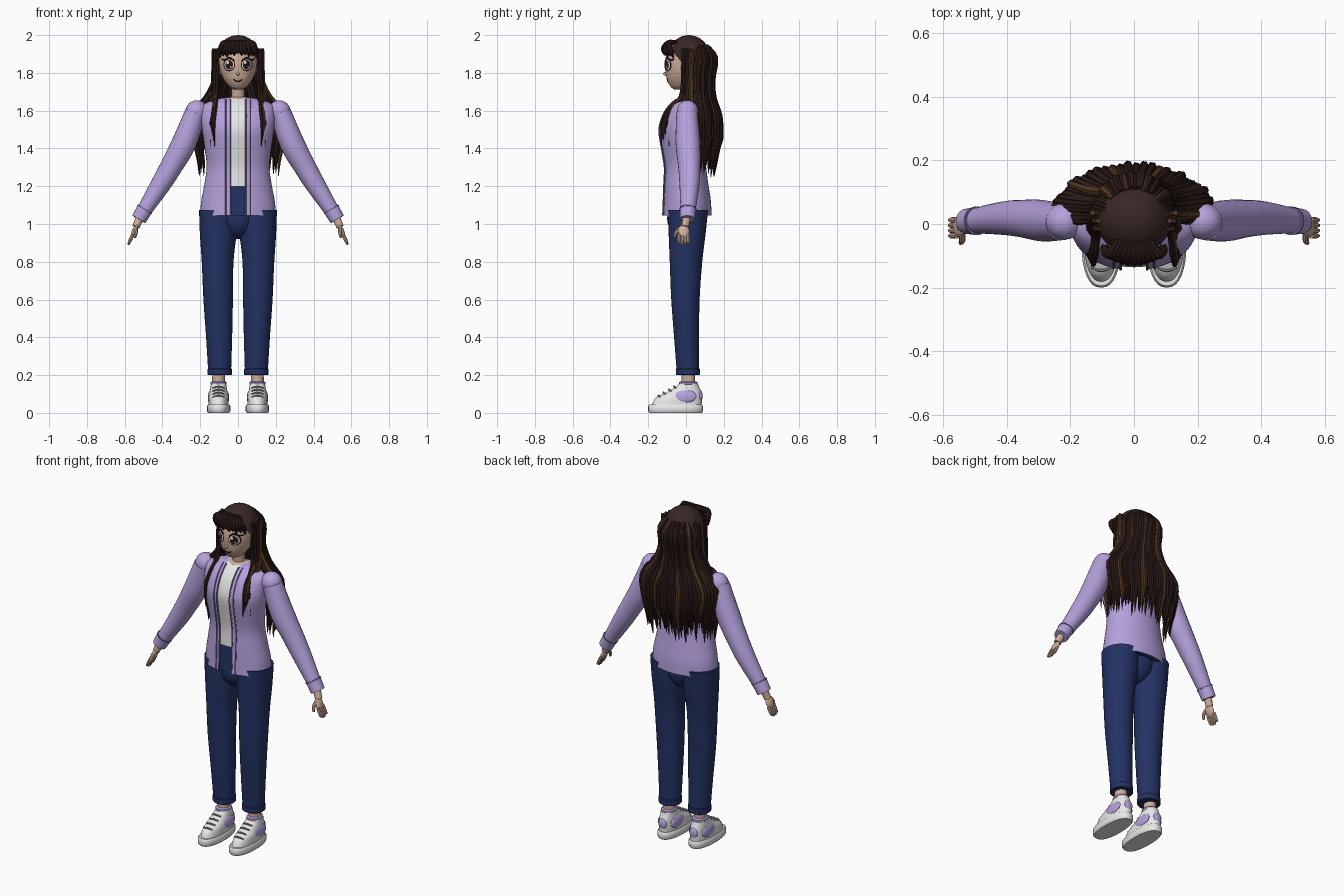
import bpy, bmesh, math, random
from mathutils import Vector, Matrix
from mathutils.bvhtree import BVHTree

random.seed(4)
old = bpy.data.objects.get("Cube")
if old:
    bpy.data.objects.remove(old)


def material(name, *rgb):
    mat = bpy.data.materials.new(name)
    mat.use_nodes = True
    mat.diffuse_color = (*rgb, 1)
    mat.node_tree.nodes["Principled BSDF"].inputs["Base Color"].default_value = (*rgb, 1)
    return mat


skin = material("skin", .62, .42, .32)
hair = material("dark_brown_hair", .024, .011, .009)
crown = material("crown_brown", .04, .02, .019)
streak = material("brown_streak", .085, .038, .016)
lilac = material("lilac_cloth", .46, .36, .72)
trim = material("dark_lilac_trim", .2, .15, .34)
white = material("white", .8, .8, .8)
navy = material("navy_denim", .017, .032, .125)
dark = material("eye_dark", .015, .008, .01)
grey = material("lace_grey", .3, .3, .32)


def finish(name, bm, *mats, rule=None):
    """Turn a bmesh into a smooth-shaded object."""
    bmesh.ops.recalc_face_normals(bm, faces=bm.faces[:])
    if rule:
        for face in bm.faces:
            face.material_index = rule(face.calc_center_median())
    mesh = bpy.data.meshes.new(name)
    bm.to_mesh(mesh)
    bm.free()
    for mat in mats:
        mesh.materials.append(mat)
    ob = bpy.data.objects.new(name, mesh)
    bpy.context.collection.objects.link(ob)
    bpy.ops.object.select_all(action='DESELECT')
    ob.select_set(True)
    bpy.context.view_layer.objects.active = ob
    bpy.ops.object.shade_smooth_by_angle(angle=math.radians(40))


def spline(points, steps=4):
    """Smooth curve through tuples of any length."""
    out = []
    for i in range(len(points) - 1):
        a, b, c, d = (points[max(0, min(j, len(points) - 1))] for j in range(i - 1, i + 3))
        for k in range(steps):
            t = k / steps
            out.append(tuple(q + t * (r - p) / 2 + t * t * (2 * p - 5 * q + 4 * r - s) / 2
                             + t ** 3 * (3 * q - p - 3 * r + s) / 2
                             for p, q, r, s in zip(a, b, c, d)))
    return out + [points[-1]]


def skin_rings(bm, rings, closed=True, start_cap=True, end_cap=True):
    for low, high in zip(rings, rings[1:]):
        for i in range(len(low) - (not closed)):
            j = (i + 1) % len(low)
            bm.faces.new((low[i], low[j], high[j], high[i]))
    if start_cap:
        bm.faces.new(rings[0])
    if end_cap:
        bm.faces.new(rings[-1])


def loft(rows, gap=0, n=32, steps=4, square=1):
    """Stack of level ellipses (z, cx, cy, rx, ry), open at the front when gap is set."""
    bm, rings = bmesh.new(), []
    bend = lambda v: math.copysign(abs(v) ** square, v)
    for z, cx, cy, rx, ry in spline(rows, steps):
        start = math.asin(gap / rx)
        angles = [start + (math.tau - 2 * start) * i / n for i in range(n + (gap > 0))]
        rings.append([bm.verts.new((cx + rx * bend(math.sin(a)), cy - ry * bend(math.cos(a)), z))
                      for a in angles])
    skin_rings(bm, rings, not gap, not gap, not gap)
    return bm


def sweep(bm, points, n=8, steps=4):
    """Round tube through (x, y, z, radius) points."""
    path = spline(points, steps)
    spots, rings, side = [Vector(p[:3]) for p in path], [], None
    for i, spot in enumerate(spots):
        along = (spots[min(i + 1, len(spots) - 1)] - spots[max(i - 1, 0)]).normalized()
        side = along.orthogonal() if side is None else side - along * side.dot(along)
        side.normalize()
        other = along.cross(side)
        rings.append([bm.verts.new(spot + max(path[i][3], .001) * (
            math.cos(math.tau * k / n) * side + math.sin(math.tau * k / n) * other)) for k in range(n)])
    skin_rings(bm, rings)
    return bm


def tube(name, points, mat, n=8, steps=4):
    finish(name, sweep(bmesh.new(), points, n, steps), mat)


def ball(name, centre, radii, mat, tilt=0):
    bm = bmesh.new()
    turn = Matrix.Translation(centre) @ Matrix.Rotation(tilt, 4, 'Y') @ Matrix.Diagonal((*radii, 1))
    bmesh.ops.create_uvsphere(bm, u_segments=24, v_segments=16, radius=1, matrix=turn)
    finish(name, bm, mat)


# Torso: open jacket over shirt and waistband
torso = [(1.045, 0, .005, .2, .13), (1.12, 0, .005, .195, .127), (1.2, 0, 0, .18, .12),
         (1.3, 0, -.005, .166, .112), (1.4, 0, -.015, .176, .117), (1.5, 0, -.025, .19, .12),
         (1.58, 0, -.015, .196, .107), (1.63, 0, -.003, .185, .085),
         (1.66, 0, .005, .12, .06), (1.67, 0, .005, .06, .045)]
finish("jacket", loft(torso, gap=.042, n=48), lilac)
inner = [(z, x, y, rx - .009, ry - .009) for z, x, y, rx, ry in torso]
finish("shirt_and_waist", loft(inner), white, navy, rule=lambda c: int(c.z < 1.2))
for side, label in ((1, "left"), (-1, "right")):
    for place, x in (("inner", .042), ("outer", .064)):
        edge = [(side * x, cy - ry * math.sqrt(1 - (x / rx) ** 2), z, .0045)
                for z, cx, cy, rx, ry in torso if rx > .1]
        tube(f"{label}_{place}_jacket_piping", edge, trim, 6)
ball("trouser_seat", (0, .005, 1.03), (.1, .105, .11), navy)

# Neck, head, ears
finish("neck", loft([(1.64, 0, .01, .038, .038), (1.68, 0, .008, .034, .034), (1.76, 0, 0, .036, .036)]), skin)
ball("neck_base", (0, .005, 1.66), (.068, .05, .016), skin)
head = loft([(1.712, 0, -.035, .018, .025), (1.725, 0, -.03, .045, .05), (1.76, 0, -.017, .073, .083),
             (1.8, 0, -.01, .092, .098), (1.85, 0, -.007, .101, .105), (1.9, 0, -.003, .1, .1),
             (1.95, 0, 0, .075, .08), (1.97, 0, 0, .04, .04)])
face_tree = BVHTree.FromBMesh(head)
finish("head", head, skin)


def on_face(x, z, lift):
    hit = face_tree.ray_cast(Vector((x, -1, z)), Vector((0, 1, 0)))[0]
    return (x, (hit.y if hit else -.04) - lift, z)


def face_plate(name, x, z, w, h, mat, lift):
    """Thin oval following the face."""
    bm, n = bmesh.new(), 20
    rings = [[bm.verts.new(on_face(x + w * s * math.cos(math.tau * i / n),
                                   z + h * s * math.sin(math.tau * i / n), lift))
              for i in range(n)] for s in (.1, .4, .7, 1)]
    skin_rings(bm, rings, end_cap=False)
    finish(name, bm, mat)


def face_line(name, points, radius, mat):
    tube(name, [(*on_face(x, z, .001), radius) for x, z in points], mat, 6)


for side, label in ((1, "left"), (-1, "right")):
    x = side * .046
    for part, w, h, mat, lift in (("rim", .031, .035, dark, .002), ("white", .026, .029, white, .004),
                                  ("iris", .021, .026, streak, .006), ("pupil", .015, .02, dark, .008)):
        face_plate(f"{label}_eye_{part}", x, 1.843, w, h, mat, lift)
    face_plate(f"{label}_eye_glint", x - .008, 1.855, .007, .008, white, .0095)
    face_plate(f"{label}_eye_small_glint", x + .008, 1.831, .004, .004, white, .0095)
    face_line(f"{label}_lash", [(side * a, b) for a, b in ((.02, 1.864), (.045, 1.88), (.07, 1.868), (.085, 1.872))],
              .004, dark)
    face_line(f"{label}_brow", [(side * a, b) for a, b in ((.022, 1.9), (.045, 1.908), (.068, 1.898))], .004, hair)
    ball(f"{label}_ear", (side * .101, .015, 1.82), (.014, .02, .032), skin)
face_line("mouth", [(-.024, 1.767), (-.012, 1.758), (0, 1.755), (.012, 1.758), (.024, 1.767)], .003, dark)
ball("nose", (0, -.112, 1.795), (.008, .01, .009), skin)

# Hair: crown cap cut along a slanted hairline
cap = bmesh.new()
bmesh.ops.create_uvsphere(cap, u_segments=32, v_segments=20, radius=1,
                          matrix=Matrix.Translation((0, .015, 1.875)) @ Matrix.Diagonal((.118, .115, .125, 1)))
bmesh.ops.bisect_plane(cap, geom=cap.verts[:] + cap.edges[:] + cap.faces[:], plane_co=(0, -.09, 1.935),
                       plane_no=(0, .14, .12), clear_inner=True)
finish("hair_crown", cap, crown)

# Hair: long back strands, fringe and front locks
strands, streaks, fringe = bmesh.new(), bmesh.new(), bmesh.new()
count = 34
for layer in (0, 1):
    for i in range(count):
        a = math.radians(98) * (2 * (i + layer / 2) / (count - .5) - 1)
        s, c = math.sin(a), math.cos(a)
        jig = random.uniform(-.008, .008) - layer * .012
        tip = 1.24 + random.random() * .13 + layer * .03
        rows = ((.08, .08, 1.945, .008), (.118, .125, 1.88, .013), (.118, .11, 1.77, .014),
                (.165, .115, 1.67, .014), (.245, .147, 1.57, .014),
                (.232, .152, 1.45, .013), (.212, .135, tip + .08, .009), (.208, .125, tip, .001))
        path = [((rx + jig) * s, .027 + (ry + jig) * c, z, r) for rx, ry, z, r in rows]
        sweep(streaks if layer == 0 and i % 6 == 2 else strands, path, 6, 3)
for i in range(11):
    u = i / 5 - 1
    sweep(fringe, [(u * .05, -.05, 1.965, .008), (u * .075, -.092, 1.957, .017),
                   (u * .09, -.118 + .035 * u * u, 1.925, .016),
                   (u * .098, -.112 + .045 * u * u, 1.895 - .015 * abs(u) + .008 * (i % 2), .004)], 8, 3)
for side in (1, -1):
    for i in range(6):
        f = i / 5
        x = .106 + .024 * f
        sweep(streaks if i in (1, 5) else strands,
              [(side * x, -.015 + .025 * (i % 3), 1.93, .009), (side * (x + .002), -.015 + .02 * (i % 3), 1.78, .011),
               (side * (x + .008), -.03 + .03 * f, 1.67, .011), (side * (x + .016), -.095 + .05 * f, 1.6, .011),
               (side * (x + .022), -.125 + .05 * f, 1.53, .009),
               (side * (x + .018), -.13 + .05 * f, 1.41 + .03 * (i % 4), .001)], 6, 4)
finish("hair_strands", strands, hair)
finish("hair_streaks", streaks, streak)
finish("hair_fringe", fringe, hair)

# Limbs, mirrored
for side, label in ((1, "left"), (-1, "right")):
    def flip(points):
        return [(side * p[0], *p[1:]) for p in points]

    # Sleeve, cuff and shoulder
    ball(f"{label}_shoulder", (side * .218, .008, 1.595), (.06, .057, .06), lilac)
    tube(f"{label}_sleeve", flip([(.225, .005, 1.59, .056), (.285, .01, 1.43, .065), (.35, .017, 1.31, .059),
                                  (.415, .018, 1.2, .052), (.52, .008, 1.035, .036)]), lilac, 24)
    tube(f"{label}_cuff", flip([(.495, .01, 1.077, .043), (.525, .008, 1.025, .04)]), lilac, 24)
    tube(f"{label}_cuff_seam", flip([(.492, .01, 1.082, .045), (.496, .01, 1.075, .045)]), trim, 24, 1)

    # Hand
    tube(f"{label}_wrist", flip([(.518, .005, 1.04, .022), (.54, -.005, .985, .02)]), skin, 12)
    ball(f"{label}_palm", (side * .548, -.012, .962), (.014, .03, .038), skin, -side * .42)
    for i in range(4):
        y = -.037 + .0165 * i
        tube(f"{label}_finger", flip([(.556, y, .945, .009), (.572, y, .912, .009),
                                      (.58, y, .885 + .008 * abs(i - 1.5), .005)]), skin)
    tube(f"{label}_thumb", flip([(.54, -.028, .98, .01), (.54, -.052, .955, .01), (.545, -.06, .928, .006)]), skin)

    # Trouser leg and turn-up
    finish(f"{label}_trouser_leg", loft([
        (z, side * x, y, rx, ry) for z, x, y, rx, ry in (
            (.205, .097, .01, .06, .058), (.4, .1, .003, .069, .066), (.6, .105, -.003, .078, .075),
            (.8, .108, 0, .084, .086), (.95, .105, .006, .097, .098), (1.075, .106, .01, .1, .107))]), navy)
    finish(f"{label}_turn_up", loft([(z, side * .097, .01, r, r) for z, r in
                                     ((.2, .06), (.204, .064), (.232, .064), (.236, .06))], steps=1), navy)

    # Ankle and shoe
    x = side * .103
    finish(f"{label}_ankle", loft([(.13, x, .012, .034, .036), (.22, x, .012, .033, .036)]), skin)
    finish(f"{label}_sole", loft([(z, x, -.055, .062 - d, .145 - d) for z, d in
                                  ((0, .006), (.008, 0), (.036, 0), (.044, .006))], steps=1, square=.85), white)
    finish(f"{label}_shoe_upper", loft([(.04, x, -.05, .054, .133), (.08, x, -.038, .052, .122),
                                        (.11, x, -.01, .047, .09), (.14, x, .008, .042, .06),
                                        (.152, x, .012, .04, .052)], square=.9), white)
    finish(f"{label}_shoe_collar", loft([(z, x, .012, r, r + .006) for z, r in
                                         ((.148, .036), (.152, .042), (.162, .042), (.167, .036))], steps=1), lilac)
    for way in (1, -1):
        ball(f"{label}_shoe_side_patch", (x + way * .043, -.004, .088), (.013, .06, .034), lilac, -way * .12)
    ball(f"{label}_heel_patch", (x, .076, .09), (.026, .012, .03), lilac)
    for y, z in ((-.145, .09), (-.117, .106), (-.088, .122), (-.062, .138)):
        tube(f"{label}_lace", [(x - .03, y + .008, z - .006, .004), (x, y - .002, z + .002, .005),
                               (x + .03, y + .008, z - .006, .004)], grey, 6)
